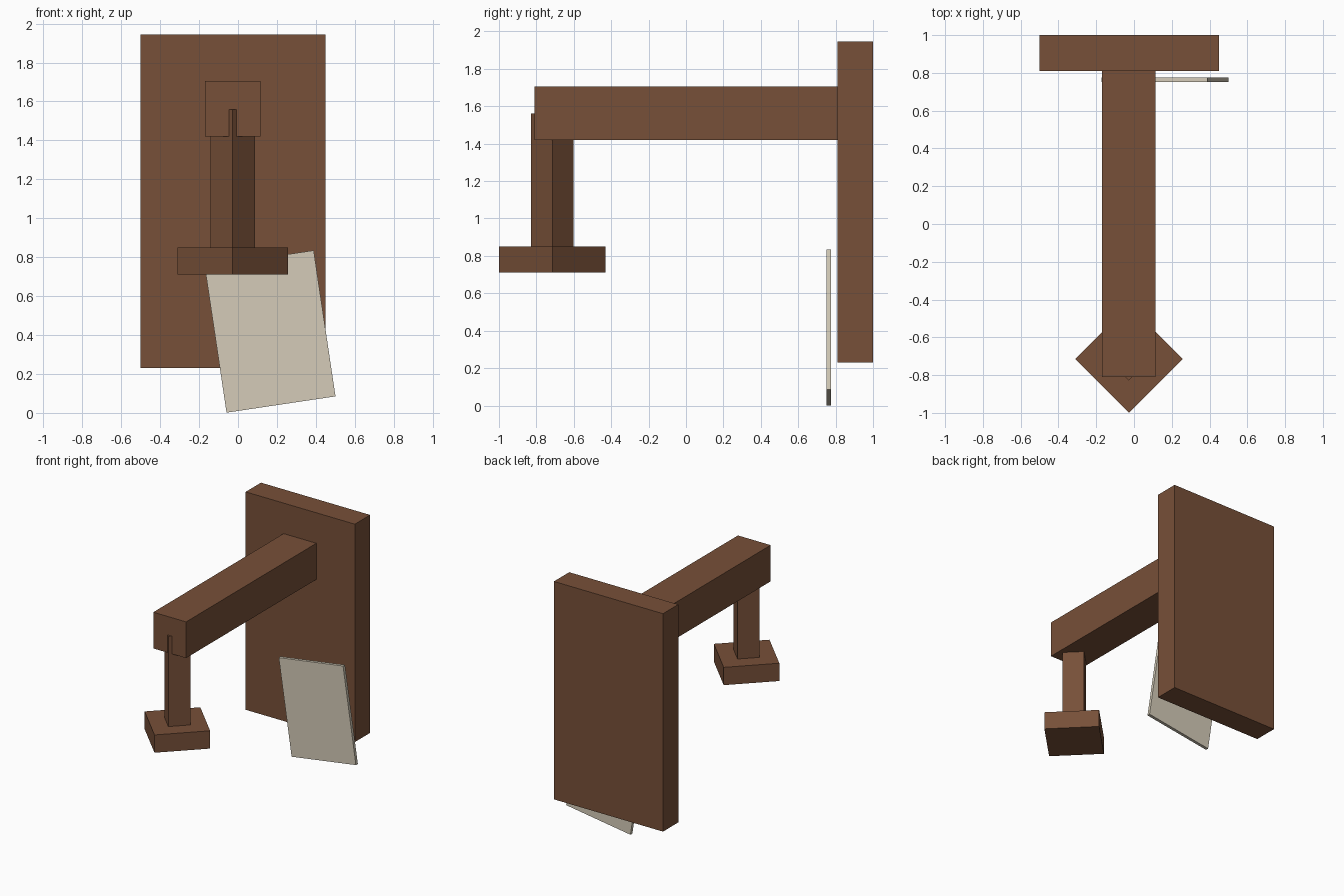
import bpy, math
from mathutils import Matrix

if "Cube" in bpy.data.objects:
    bpy.data.objects.remove(bpy.data.objects["Cube"])


def material(name, color):
    m = bpy.data.materials.new(name)
    m.diffuse_color = (*color, 1.0)
    m.use_nodes = True
    m.node_tree.nodes["Principled BSDF"].inputs["Base Color"].default_value = m.diffuse_color
    return m


brown = material("brown wood", (0.185, 0.080, 0.040))
cream = material("cream paper", (0.66, 0.60, 0.48))


def box(name, size, center, mat, angle=0.0, axis='Z'):
    """Box of the given size, turned about one axis through its centre."""
    bpy.ops.mesh.primitive_cube_add(size=1)
    ob = bpy.context.object
    ob.name = name
    ob.data.transform(Matrix.Translation(center)
                      @ Matrix.Rotation(math.radians(angle), 4, axis)
                      @ Matrix.Diagonal((*size, 1)))
    ob.data.materials.append(mat)
    return ob


# Upright board at the back
box("back_board", (0.95, 0.19, 1.715), (-0.025, 0.905, 1.0875), brown)

# Long beam reaching forward from the board
box("beam", (0.285, 1.62, 0.285), (-0.0275, 0.0, 1.5625), brown)

# Hanging post and its foot, both turned to a diamond
box("post", (0.16, 0.16, 0.73), (-0.027, -0.715, 1.195), brown, 45)
box("post_foot", (0.403, 0.403, 0.14), (-0.027, -0.715, 0.78), brown, 45)

# Thin tilted sheet in front of the board
box("tilted_sheet", (0.566, 0.024, 0.758), (0.165, 0.763, 0.418), cream, -8.5, 'Y')
